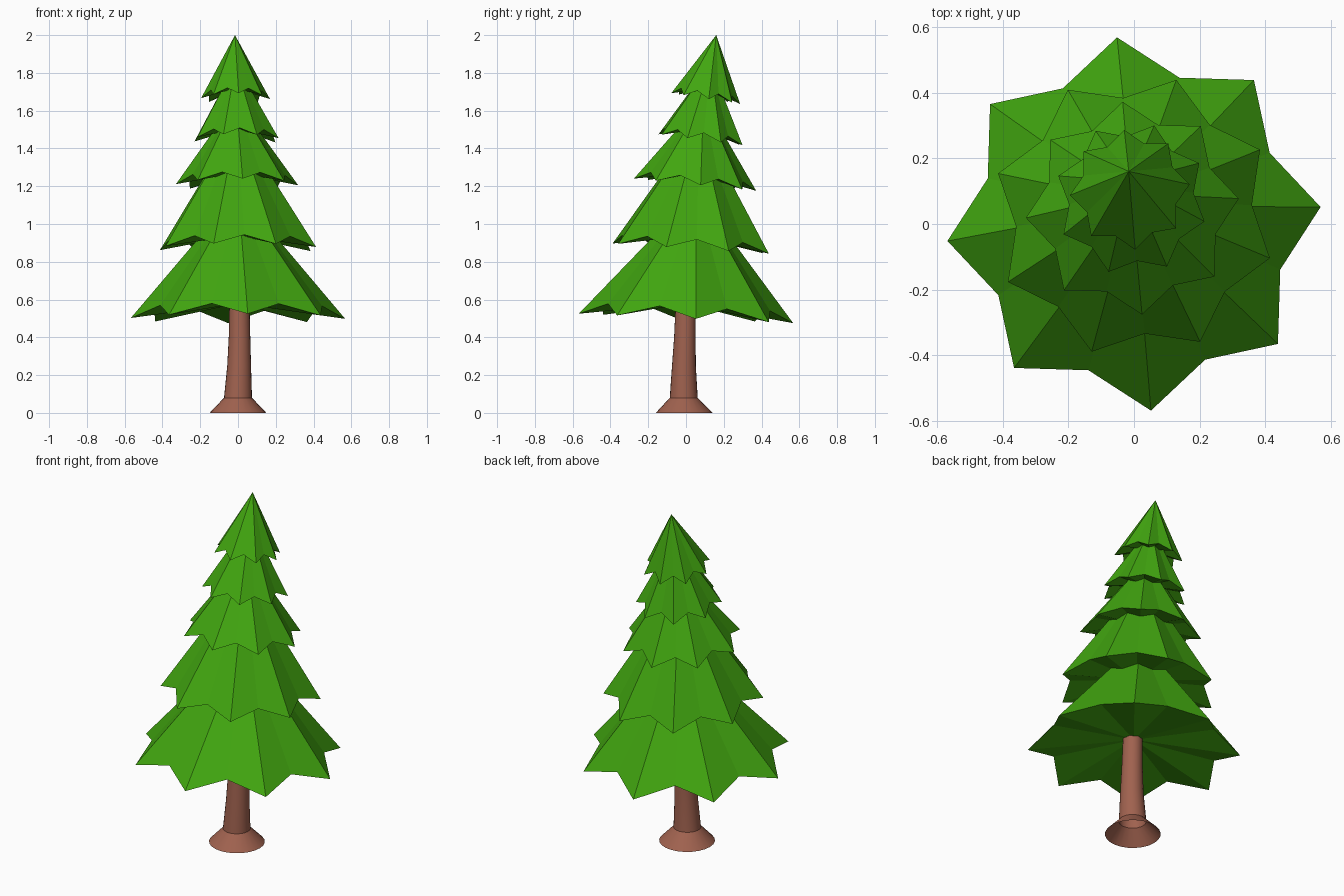
import bpy, bmesh, math
from mathutils import Vector

if "Cube" in bpy.data.objects:
    bpy.data.objects.remove(bpy.data.objects["Cube"])


def material(name, rgb):
    m = bpy.data.materials.new(name)
    m.diffuse_color = (*rgb, 1)
    m.use_nodes = True
    m.node_tree.nodes["Principled BSDF"].inputs["Base Color"].default_value = m.diffuse_color
    return m


GREEN = material("leaf green", (0.053, 0.38, 0.005))
BROWN = material("bark brown", (0.352, 0.122, 0.078))


def finish(bm, name, mat):
    bmesh.ops.recalc_face_normals(bm, faces=bm.faces)
    me = bpy.data.meshes.new(name)
    bm.to_mesh(me)
    bm.free()
    ob = bpy.data.objects.new(name, me)
    bpy.context.collection.objects.link(ob)
    me.materials.append(mat)
    return ob


def tier(name, centre, r_tip, r_notch, rise, tilt, turn, apex):
    """Eight-pointed star cone, leaning towards +y, with a closed underside."""
    cx, cy, cz = centre
    bm = bmesh.new()
    top = bm.verts.new(apex)
    under = bm.verts.new((cx, cy, cz + rise + 0.02))
    rim = []
    for i in range(16):
        a = math.radians(turn + 22.5 * i)
        r, up = (r_notch, rise) if i % 2 else (r_tip, 0)
        y = r * math.sin(a)
        rim.append(bm.verts.new((cx + r * math.cos(a), cy + y, cz + up - tilt * y)))
    for i in range(16):
        a, b = rim[i], rim[(i + 1) % 16]
        bm.faces.new((a, b, top))
        bm.faces.new((b, a, under))
    return finish(bm, name, GREEN)


# Foliage tiers, bottom to top
tier("foliage_tier_1", (0, 0, 0.50), 0.570, 0.466, 0.06, 0.044, 5.2, (0, 0.055, 1.17))
tier("foliage_tier_2", (0, 0.025, 0.87), 0.433, 0.36, 0.05, 0.065, 27.7, (-0.005, 0.07, 1.54))
tier("foliage_tier_3", (-0.005, 0.048, 1.208), 0.325, 0.265, 0.042, 0.10, 5.2, (-0.01, 0.093, 1.66))
tier("foliage_tier_4", (-0.008, 0.077, 1.446), 0.233, 0.19, 0.038, 0.13, 27.7, (-0.012, 0.13, 1.85))
tier("foliage_tier_5", (-0.013, 0.104, 1.664), 0.183, 0.147, 0.035, 0.155, 5.2, (-0.016, 0.16, 2.0))

# Trunk with flared foot: rings of (x, y, z, radius)
rings = [(0, -0.01, 0, 0.15), (0, -0.012, 0.08, 0.074), (0.006, -0.011, 0.25, 0.063),
         (0.008, -0.006, 0.4, 0.057), (0.007, 0.0, 0.64, 0.052)]
SIDES = 24
bm = bmesh.new()
loops = []
for x, y, z, r in rings:
    loops.append([bm.verts.new((x + r * math.cos(math.tau * i / SIDES),
                                y + r * math.sin(math.tau * i / SIDES), z))
                  for i in range(SIDES)])
for lo, hi in zip(loops, loops[1:]):
    for i in range(SIDES):
        j = (i + 1) % SIDES
        bm.faces.new((lo[i], lo[j], hi[j], hi[i]))
bm.faces.new(loops[-1])
trunk = finish(bm, "trunk", BROWN)
bpy.context.view_layer.objects.active = trunk
trunk.select_set(True)
bpy.ops.object.shade_smooth_by_angle(angle=math.radians(30))
